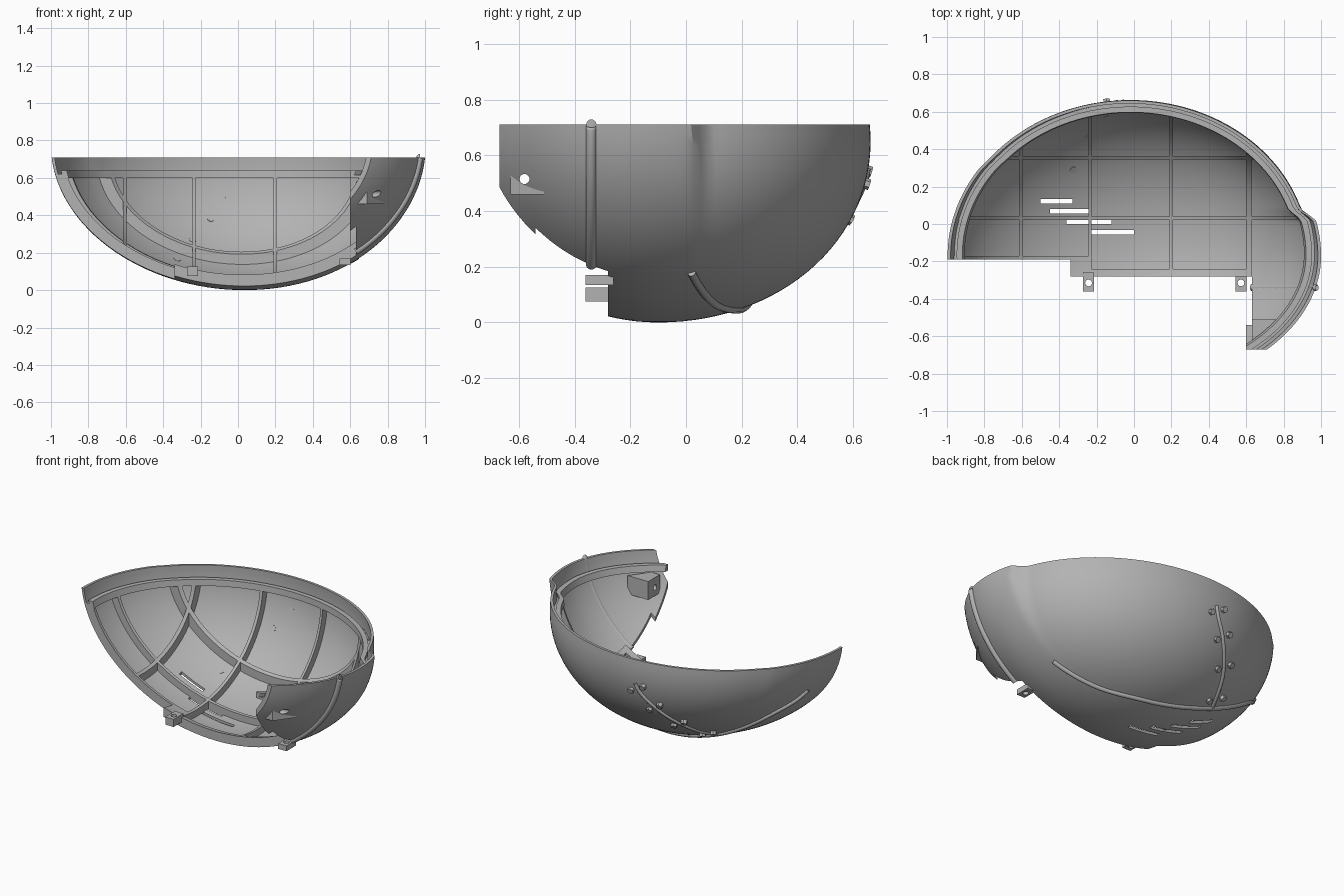
import bpy, bmesh, math
from mathutils import Vector

if bpy.data.objects.get("Cube"):
    bpy.data.objects.remove(bpy.data.objects["Cube"])

RIM = 0.71          # height of the open rim
WIDTH = 0.96        # half width before the side bulges

grey = bpy.data.materials.new("plain grey")
grey.use_nodes = True
grey.diffuse_color = (0.45, 0.45, 0.45, 1)
grey.node_tree.nodes["Principled BSDF"].inputs["Base Color"].default_value = grey.diffuse_color


# ---- surface of the bowl ----
def centre(z):
    q = (RIM - z) / RIM
    return -0.025 + 0.06 * q, -0.17 + 0.07 * q


def bulge(right, y, z):
    """Sideways swelling in front of the step on each side."""
    step, amount = (0.05, 0.068) if right else (0.32, 0.012)
    t = min(1, max(0, (step + 0.035 - y) / 0.07))
    return 1 + amount * t * t * (3 - 2 * t) * (z / RIM) ** 2


def surface(angle, z, inset=0.0):
    d = min(1, (RIM - z) / (RIM - inset))
    s = math.sqrt(max(0, 1 - d * d))
    cx, cy = centre(z)
    length = 0.83 if math.sin(angle) > 0 else 0.72
    y = cy + (length - inset) * s * math.sin(angle)
    dx = (WIDTH - inset) * s * math.cos(angle)
    return Vector((cx + dx * bulge(dx > 0, y, z), y, z))


def drop(x, y):
    """Point on the outside of the bowl at a given plan position."""
    low, high = 0.0, RIM
    for _ in range(30):
        z = (low + high) / 2
        cx, cy = centre(z)
        u = (x - cx) / (WIDTH * bulge(x > cx, y, z))
        v = (y - cy) / (0.83 if y > cy else 0.72)
        if u * u + v * v <= 1 - ((RIM - z) / RIM) ** 2:
            high = z
        else:
            low = z
    return Vector((x, y, high))


# ---- helpers ----
def finish(name, bm):
    bmesh.ops.recalc_face_normals(bm, faces=bm.faces)
    mesh = bpy.data.meshes.new(name)
    bm.to_mesh(mesh)
    bm.free()
    mesh.materials.append(grey)
    obj = bpy.data.objects.new(name, mesh)
    bpy.context.scene.collection.objects.link(obj)
    return obj


def loft(name, profile, segments, skip=-1):
    """Sweep a closed (inset, height) profile round the bowl."""
    bm = bmesh.new()
    rows = [[bm.verts.new(surface(math.tau * i / segments, z, inset)) for i in range(segments)]
            for inset, z in profile]
    for j, row in enumerate(rows):
        if j == skip:
            continue
        other = rows[(j + 1) % len(rows)]
        for i in range(segments):
            k = (i + 1) % segments
            bm.faces.new((row[i], row[k], other[k], other[i]))
    bmesh.ops.remove_doubles(bm, verts=bm.verts, dist=1e-5)
    return finish(name, bm)


def bowl(name, outer, inner, top, segments, rings):
    def heights(inset):
        start = math.asin((RIM - top) / (RIM - inset))
        steps = [start + (math.pi / 2 - start) * j / rings for j in range(rings + 1)]
        return [(inset, RIM - (RIM - inset) * math.sin(p)) for p in steps]
    return loft(name, heights(outer) + heights(inner)[::-1], segments, skip=rings)


def prism(name, outline, z0, z1):
    bm = bmesh.new()
    face = bm.faces.new([bm.verts.new((x, y, z0)) for x, y in outline])
    new = bmesh.ops.extrude_face_region(bm, geom=[face])["geom"]
    bmesh.ops.translate(bm, vec=(0, 0, z1 - z0),
                        verts=[v for v in new if isinstance(v, bmesh.types.BMVert)])
    return finish(name, bm)


def box(name, x0, x1, y0, y1, z0, z1):
    return prism(name, [(x0, y0), (x1, y0), (x1, y1), (x0, y1)], z0, z1)


def rod(name, location, direction, radius, depth, sides):
    bm = bmesh.new()
    bmesh.ops.create_cone(bm, cap_ends=True, segments=sides, radius1=radius,
                          radius2=radius, depth=depth)
    obj = finish(name, bm)
    turn = Vector(direction).to_track_quat("Z", "Y").to_matrix().to_4x4()
    turn.translation = location
    obj.data.transform(turn)
    return obj


def boolean(obj, cutter, operation="DIFFERENCE", keep=False):
    mod = obj.modifiers.new("cut", "BOOLEAN")
    mod.operation, mod.object, mod.solver = operation, cutter, "EXACT"
    bpy.context.view_layer.update()
    result = obj.evaluated_get(bpy.context.evaluated_depsgraph_get())
    mesh = bpy.data.meshes.new_from_object(result)
    obj.modifiers.clear()
    obj.data = mesh
    if not keep:
        bpy.data.objects.remove(cutter)


def tube(name, plan, radius):
    curve = bpy.data.curves.new(name, "CURVE")
    curve.dimensions = "3D"
    curve.bevel_depth, curve.bevel_resolution = radius, 3
    curve.use_fill_caps = True
    line = curve.splines.new("POLY")
    line.points.add(len(plan) - 1)
    for point, (x, y) in zip(line.points, plan):
        point.co = (*drop(x, y), 1)
    curve.materials.append(grey)
    obj = bpy.data.objects.new(name, curve)
    bpy.context.scene.collection.objects.link(obj)


def smooth_path(points, steps=10):
    """Rounded path through a few plan points."""
    pts = [Vector(p) for p in points]
    pts = [2 * pts[0] - pts[1]] + pts + [2 * pts[-1] - pts[-2]]
    path = []
    for a, b, c, d in zip(pts, pts[1:], pts[2:], pts[3:]):
        for i in range(steps):
            t = i / steps
            path.append(0.5 * (2 * b + (c - a) * t + (2 * a - 5 * b + 4 * c - d) * t * t
                               + (3 * b - a - 3 * c + d) * t ** 3))
    return path + [pts[-2]]


# ---- front opening, shared by every shell part ----
opening = prism("opening_cutter", [(-2, -0.19), (-0.34, -0.19), (-0.34, -0.28), (0.63, -0.28),
                                   (0.63, -0.54), (0.6, -0.54), (0.6, -0.67), (2, -0.67),
                                   (2, -2), (-2, -2)], -1, 2)
opening.hide_render = True

# Outer skin with vent slots and a side hole
shell = bowl("outer_shell", 0, 0.016, RIM, 192, 30)
boolean(shell, opening, keep=True)
for x0, x1, y in [(-0.5, -0.33, 0.122), (-0.45, -0.23, 0.068), (-0.36, -0.12, 0.012), (-0.23, 0, -0.045)]:
    boolean(shell, box("slot_cutter", x0, x1, y - 0.012, y + 0.012, -0.1, 0.3))
boolean(shell, rod("hole_cutter", (0.8, -0.58, 0.515), (1, 0, 0), 0.018, 0.6, 24))

# Grooved ledge inside the rim
ledge = loft("rim_ledge", [(0.01, 0.6), (0.065, 0.6), (0.065, 0.64), (0.035, 0.64),
                           (0.035, 0.615), (0.01, 0.615)], 192)
boolean(ledge, opening, keep=True)

# Inner ribs and borders: slices of a thicker bowl
slices = [("cross_rib", x - 0.009, x + 0.009, -0.28, 1) for x in (-0.605, -0.235, 0.2)]
slices += [("side_rib", 0.6, 0.63, -0.28, 1)]
slices += [("long_rib", -1.5, 1.5, y - 0.009, y + 0.009) for y in (0.03, 0.355)]
slices += [("left_border", -1.5, -0.3, -0.19, -0.17), ("corner_border", -0.34, -0.24, -0.28, -0.17),
           ("front_border", -0.3, 0.63, -0.28, -0.24)]
for name, x0, x1, y0, y1 in slices:
    rib = bowl(name, 0.01, 0.06, 0.62, 96, 22)
    boolean(rib, box("slice_cutter", x0, x1, y0, y1, -1, 2), "INTERSECT")
    boolean(rib, opening, keep=True)
bpy.data.objects.remove(opening)

# Mounting block with a hole inside the side wing
block = prism("wing_block", [(0.63, -0.51), (0.78, -0.51), (0.69, -0.63), (0.63, -0.63)], 0.46, 0.58)
boolean(block, rod("hole_cutter", (0.7, -0.58, 0.515), (1, 0, 0), 0.018, 0.6, 24))

# Screw tabs along the front edge
for x, z0, z1 in [(-0.243, 0.075, 0.125), (0.572, 0.135, 0.17)]:
    tab = box("screw_tab", x - 0.03, x + 0.03, -0.36, -0.26, z0, z1)
    boolean(tab, rod("hole_cutter", (x, -0.315, z0), (0, 0, 1), 0.018, 0.3, 20))

# Raised piping on the outside
tube("wing_piping", [(0.63 + 0.343 * math.sin(i * math.pi / 60), -0.34) for i in range(31)], 0.019)
tube("arch_piping", smooth_path([(0.64, 0.02), (0.37, 0.1), (0.08, 0.19), (-0.35, 0.24),
                                 (-0.7, 0.19), (-0.9, 0.03)]), 0.015)
seam = smooth_path([(-0.09, 0.652), (-0.2, 0.58), (-0.31, 0.45), (-0.4, 0.24)])
tube("seam_piping", seam, 0.012)

# Hexagonal bolts in pairs beside the seam
for index in (1, 9, 18, 27):
    along = (seam[index + 1] - seam[index]).normalized()
    here = drop(*seam[index])
    normal = Vector((here.x, (here.y + 0.15) / 0.69, (here.z - RIM) / 0.5)).normalized()
    ahead = drop(*(seam[index] + along * 0.02)) - here
    across = normal.cross(ahead).normalized()
    for side in (-1, 1):
        rod("hex_bolt", here + across * 0.05 * side, normal, 0.02, 0.036, 6)

# Soft shading with crisp edges
for obj in bpy.context.scene.objects:
    if obj.type == "MESH" and obj.name.split(".")[0] in ("outer_shell", "rim_ledge", "wing_block", "screw_tab") or "rib" in obj.name:
        bpy.ops.object.select_all(action="DESELECT")
        obj.select_set(True)
        bpy.context.view_layer.objects.active = obj
        bpy.ops.object.shade_smooth_by_angle(angle=math.radians(30))
